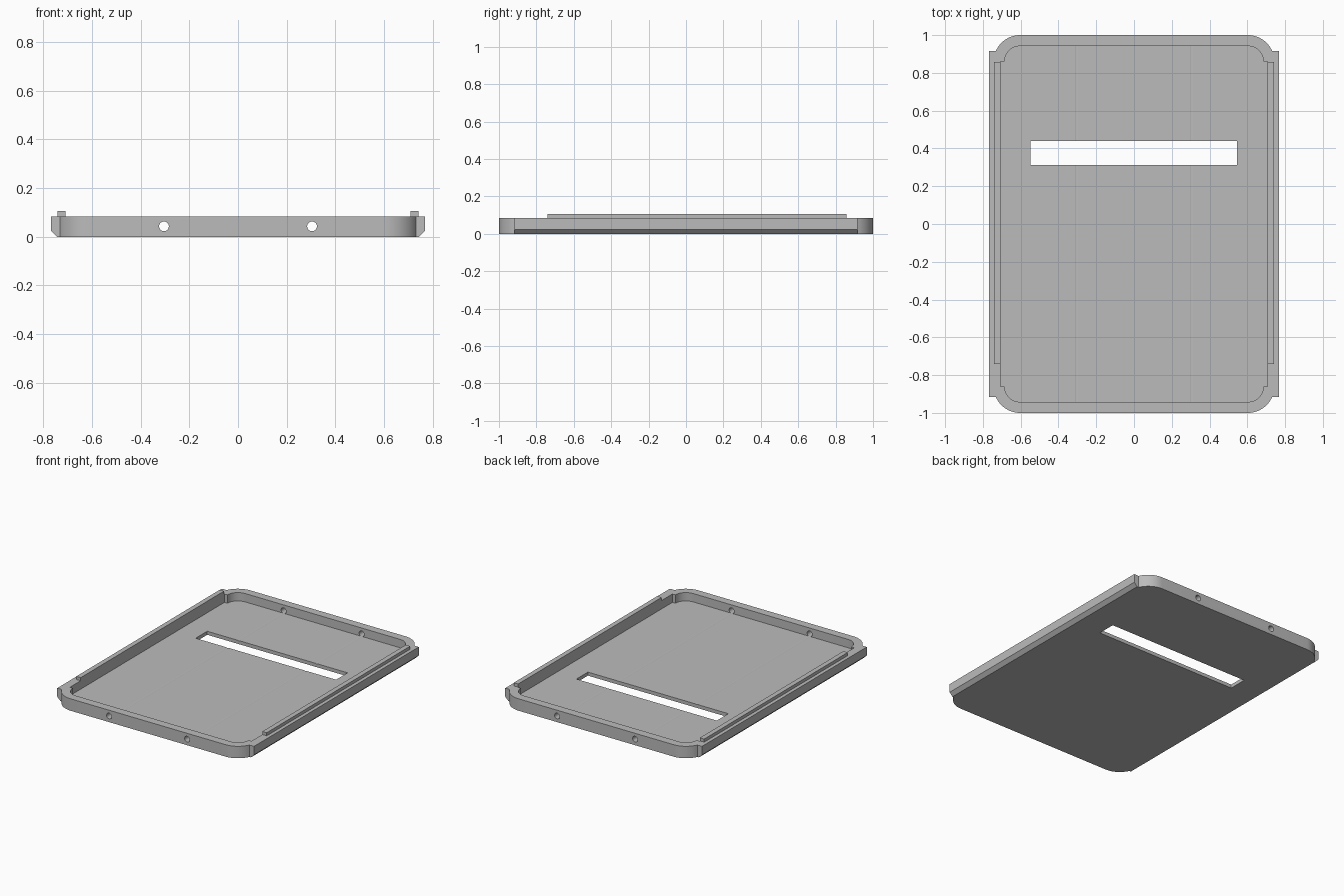
import bpy
import math
from mathutils import Matrix

if "Cube" in bpy.data.objects:
    bpy.data.objects.remove(bpy.data.objects["Cube"], do_unlink=True)

grey = bpy.data.materials.new("plain grey")
grey.use_nodes = True
colour = (0.5, 0.5, 0.5, 1)
grey.diffuse_color = colour
grey.node_tree.nodes["Principled BSDF"].inputs["Base Color"].default_value = colour

TOP = 0.084
FLOOR = 0.025


def prism(name, outline, low, high, turn=None):
    """Extrude a counter-clockwise outline from low to high."""
    n = len(outline)
    verts = [(x, y, z) for z in (low, high) for x, y in outline]
    faces = [tuple(reversed(range(n))), tuple(range(n, 2 * n))]
    faces += [(i, (i + 1) % n, n + (i + 1) % n, n + i) for i in range(n)]
    mesh = bpy.data.meshes.new(name)
    mesh.from_pydata(verts, [], faces)
    if turn:
        mesh.transform(turn)
    mesh.materials.append(grey)
    obj = bpy.data.objects.new(name, mesh)
    bpy.context.collection.objects.link(obj)
    return obj


def rectangle(x0, x1, y0, y1):
    return [(x0, y0), (x1, y0), (x1, y1), (x0, y1)]


def stepped_outline(half_x, half_y, radius, side_x, side_y, steps=12):
    """Rounded rectangle whose long sides step out to side_x."""
    cx, cy = half_x - radius, half_y - radius
    start = math.asin((side_y - cy) / radius)
    corner = [(side_x, side_y)]
    for i in range(steps + 1):
        a = start + (math.pi / 2 - start) * i / steps
        corner.append((cx + radius * math.cos(a), cy + radius * math.sin(a)))
    right_half = [(x, -y) for x, y in reversed(corner)] + corner
    return right_half + [(-x, -y) for x, y in right_half]


def cut(target, cutter):
    mod = target.modifiers.new("cut", "BOOLEAN")
    mod.operation = "DIFFERENCE"
    mod.solver = "EXACT"
    mod.object = cutter
    bpy.context.view_layer.objects.active = target
    bpy.ops.object.modifier_apply(modifier=mod.name)
    bpy.data.objects.remove(cutter, do_unlink=True)


# Tray body with stepped side rails, hollowed from above
tray = prism("tray", stepped_outline(0.743, 1, 0.14, 0.767, 0.917), 0, TOP)
cut(tray, prism("cavity_cutter", stepped_outline(0.685, 0.942, 0.082, 0.708, 0.86), FLOOR, 0.2))

# Slot through the floor
cut(tray, prism("slot_cutter", rectangle(-0.548, 0.546, 0.312, 0.44), -0.1, 0.2))

# Bevel under each side rail, and round holes through the end walls
along_y = Matrix.Rotation(math.pi / 2, 4, "X")
circle = [(0.02 * math.cos(a), 0.02 * math.sin(a))
          for a in (math.tau * i / 32 for i in range(32))]
for side in (-1, 1):
    wedge = [(side * 0.733, -0.01), (side * 0.8, -0.01), (side * 0.8, 0.057)]
    if side < 0:
        wedge.reverse()
    cut(tray, prism("bevel_cutter", wedge, -1.1, 1.1, along_y))
    hole = [(x + side * 0.304, z + 0.043) for x, z in circle]
    cut(tray, prism("hole_cutter", hole, -1.1, 1.1, along_y))

# Raised ridges along the tops of the side rails
parts = [tray]
for side, name in ((1, "left_ridge"), (-1, "right_ridge")):
    x0, x1 = sorted((side * 0.708, side * 0.742))
    parts.append(prism(name, rectangle(x0, x1, -0.74, 0.857), TOP, 0.106))

bpy.ops.object.select_all(action="DESELECT")
for obj in parts:
    obj.select_set(True)
bpy.context.view_layer.objects.active = tray
bpy.ops.object.shade_smooth_by_angle(angle=math.radians(25))
